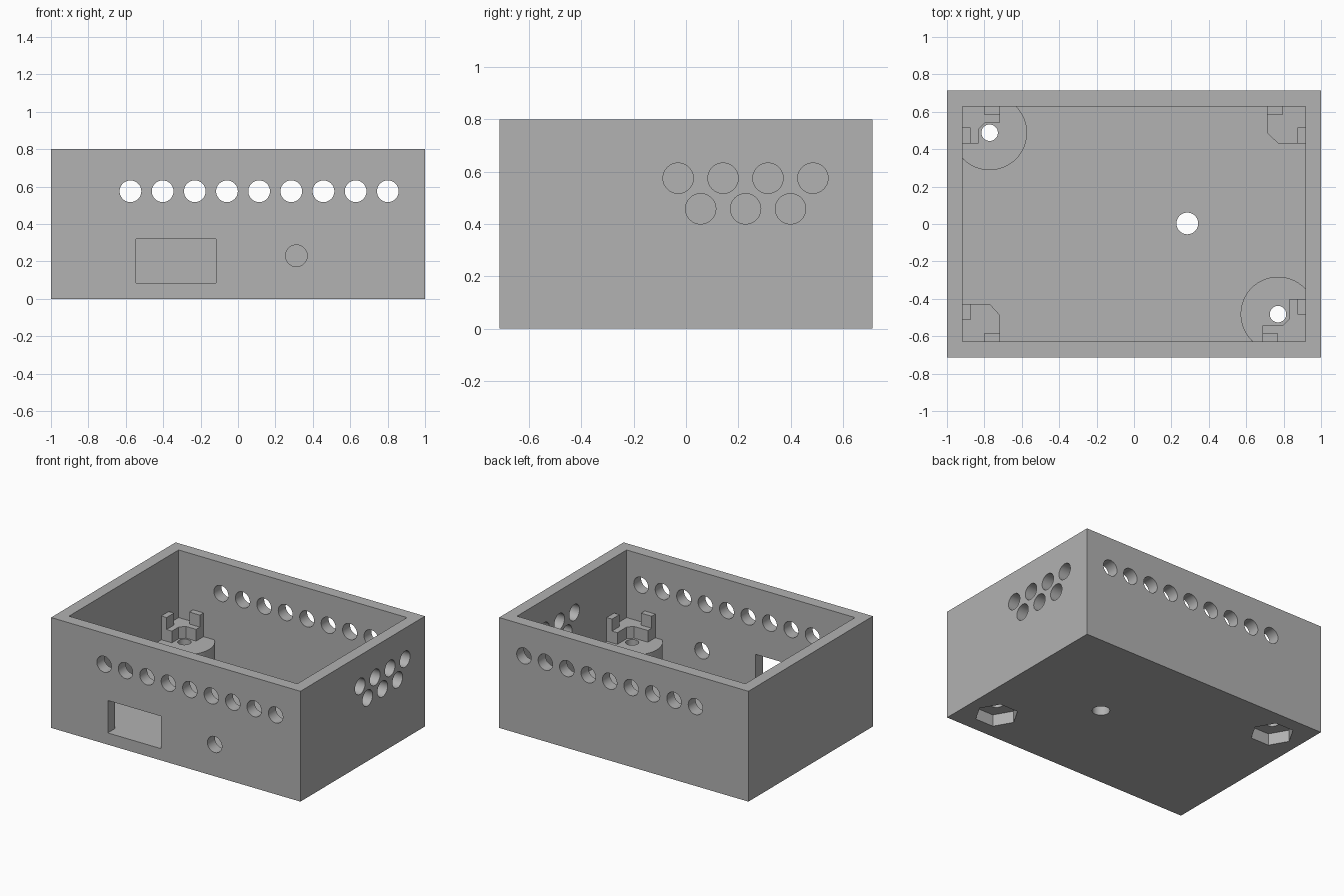
import bpy
import bmesh
from math import radians
from mathutils import Matrix

cube = bpy.data.objects.get("Cube")
if cube:
    bpy.data.objects.remove(cube, do_unlink=True)

grey = bpy.data.materials.new("plain grey")
grey.use_nodes = True
grey.diffuse_color = (0.445, 0.445, 0.445, 1)
grey.node_tree.nodes["Principled BSDF"].inputs["Base Color"].default_value = grey.diffuse_color

HX, HY, HEIGHT = 1.0, 0.713, 0.8      # outer half sizes and height
IX, IY, FLOOR = 0.916, 0.628, 0.085   # cavity half sizes and floor level
HOLE = 0.058
BOSS_TOP, SHELF_TOP, PRONG_TOP = 0.225, 0.31, 0.397


def finish(name, bm):
    bmesh.ops.recalc_face_normals(bm, faces=bm.faces)
    mesh = bpy.data.meshes.new(name)
    bm.to_mesh(mesh)
    bm.free()
    mesh.materials.append(grey)
    obj = bpy.data.objects.new(name, mesh)
    bpy.context.collection.objects.link(obj)
    return obj


def prism(name, points, z0, z1):
    bm = bmesh.new()
    face = bm.faces.new([bm.verts.new((x, y, z0)) for x, y in points])
    top = bmesh.ops.extrude_face_region(bm, geom=[face])["geom"]
    verts = [v for v in top if isinstance(v, bmesh.types.BMVert)]
    bmesh.ops.translate(bm, verts=verts, vec=(0, 0, z1 - z0))
    return finish(name, bm)


def box(name, x0, x1, y0, y1, z0, z1):
    return prism(name, [(x0, y0), (x1, y0), (x1, y1), (x0, y1)], z0, z1)


def rod(name, center, radius, length, axis="Z", sides=48):
    turn = {"X": Matrix.Rotation(radians(90), 4, "Y"),
            "Y": Matrix.Rotation(radians(90), 4, "X"),
            "Z": Matrix()}[axis]
    bm = bmesh.new()
    bmesh.ops.create_cone(bm, cap_ends=True, segments=sides, radius1=radius,
                          radius2=radius, depth=length,
                          matrix=Matrix.Translation(center) @ turn)
    return finish(name, bm)


def carve(target, tools, operation="DIFFERENCE"):
    # Bake the cuts, then discard the cutters
    for tool in tools:
        mod = target.modifiers.new("cut", "BOOLEAN")
        mod.operation, mod.solver, mod.object = operation, "EXACT", tool
    bpy.context.view_layer.update()
    graph = bpy.context.evaluated_depsgraph_get()
    baked = bpy.data.meshes.new_from_object(target.evaluated_get(graph))
    target.modifiers.clear()
    target.data = baked
    for tool in tools:
        bpy.data.objects.remove(tool, do_unlink=True)


def smooth(obj):
    bpy.ops.object.select_all(action="DESELECT")
    obj.select_set(True)
    bpy.context.view_layer.objects.active = obj
    bpy.ops.object.shade_smooth_by_angle(angle=radians(30))


# Open case with its cavity
case = box("case", -HX, HX, -HY, HY, 0, HEIGHT)
cuts = [box("cavity", -IX, IX, -IY, IY, FLOOR, 1)]

# Row of holes through the front and back walls
for i in range(9):
    cuts.append(rod("row_hole", (-0.575 + i * 0.172, 0, 0.575), HOLE, 2, "Y"))

# Two staggered rows of holes in the wall on +x
for count, start, z in ((4, -0.03, 0.575), (3, 0.056, 0.458)):
    for i in range(count):
        cuts.append(rod("side_hole", (HX, start + i * 0.1716, z), HOLE, 0.4, "X"))

# Front window, front socket hole and floor hole
cuts.append(box("window", -0.545, -0.117, -1, -0.5, FLOOR, 0.32))
cuts.append(rod("socket", (0.312, -HY, 0.23), HOLE, 0.4, "Y"))
cuts.append(rod("floor_hole", (0.285, 0.003, 0), HOLE, 0.4))

# Hexagonal nut pockets under the two bosses
bosses = {"back_right": (-0.772, 0.488), "front_left": (0.77, -0.482)}
for x, y in bosses.values():
    pocket = rod("nut_pocket", (x, y, 0), 0.145, 0.4, sides=6)
    pocket.data.transform(Matrix.Translation((x, y, 0))
                          @ Matrix.Rotation(radians(30), 4, "Z")
                          @ Matrix.Translation((-x, -y, 0)))
    # Keep one corner of the hexagon pointing along x
    corner = max(v.co.x for v in pocket.data.vertices) - x
    if corner < 0.14:
        pocket.data.transform(Matrix.Translation((x, y, 0))
                              @ Matrix.Rotation(radians(30), 4, "Z")
                              @ Matrix.Translation((-x, -y, 0)))
    cuts.append(pocket)
carve(case, cuts)
smooth(case)

# Round screw bosses trimmed by the walls
for where, (x, y) in bosses.items():
    boss = rod("screw_boss_" + where, (x, y, (FLOOR + BOSS_TOP) / 2), 0.2,
               BOSS_TOP - FLOOR, sides=64)
    carve(boss, [box("trim", -IX, IX, -IY, IY, 0, 1)], "INTERSECT")
    carve(boss, [rod("screw_hole", (x, y, 0.1), 0.044, 1)])
    smooth(boss)


# Corner supports: a shelf with two upright prongs along the walls
def support(where, sx, sy, s, t, notched):
    def place(points):
        return [(sx * (IX - u), sy * (IY - v)) for u, v in points]

    def rect(u0, u1, v0, v1):
        return place([(u0, v0), (u1, v0), (u1, v1), (u0, v1)])

    if notched:
        inner = [(s, 0.085), (0.12, 0.085), (0.085, 0.12), (0.085, t)]
    else:
        inner = [(s, 0.14), (0.145, t)]
    shelf = place([(0, 0), (s, 0)] + inner + [(0, t)])
    prism("shelf_" + where, shelf, FLOOR, SHELF_TOP)
    prism("prong_a_" + where, rect(s - 0.085, s, 0, 0.042), SHELF_TOP, PRONG_TOP)
    prism("prong_b_" + where, rect(0, 0.042, t - 0.085, t), SHELF_TOP, PRONG_TOP)


support("back_right", -1, 1, 0.2, 0.198, True)
support("front_left", 1, -1, 0.23, 0.228, True)
support("back_left", 1, 1, 0.205, 0.198, False)
support("front_right", -1, -1, 0.2, 0.2, False)
